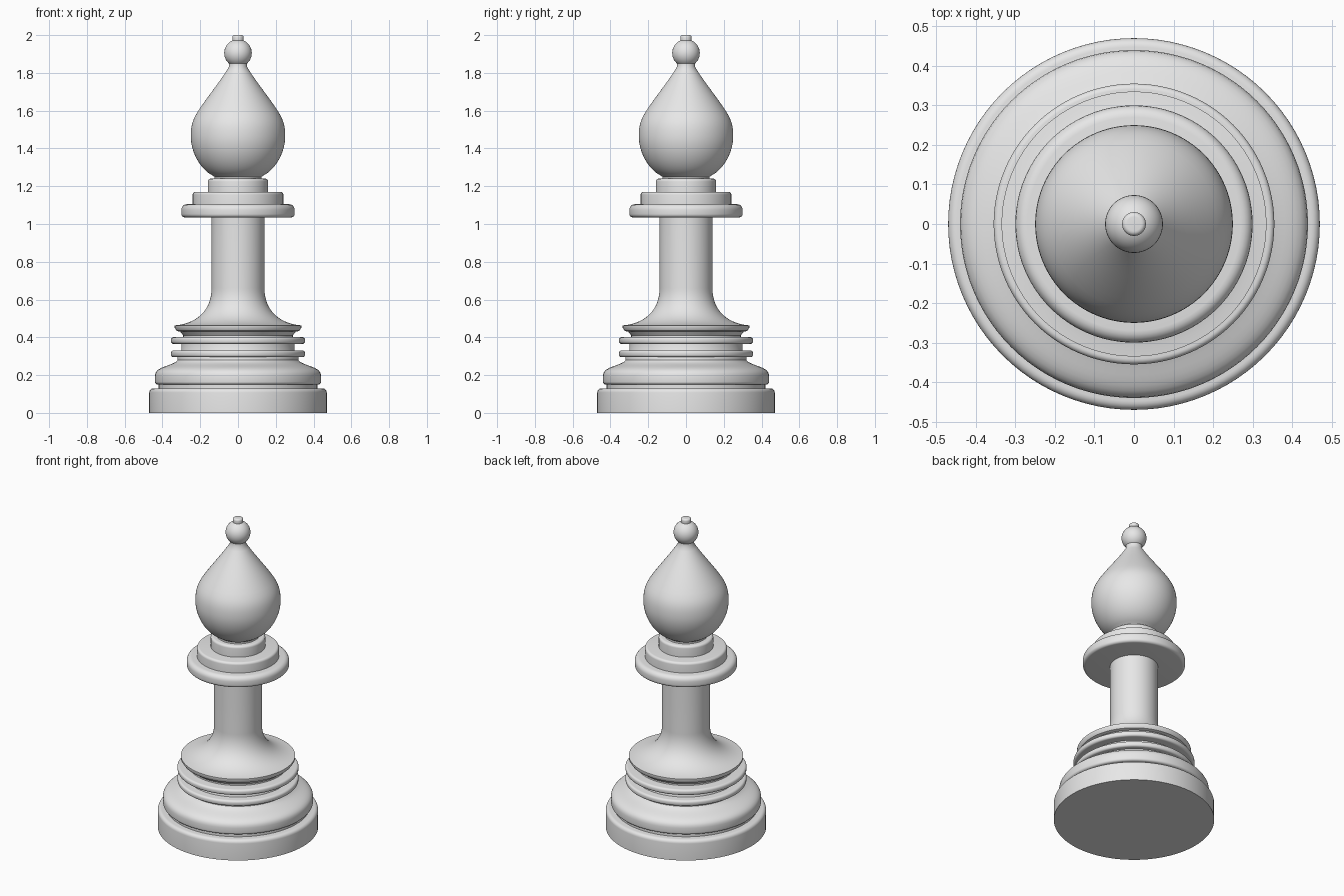
import bpy, bmesh, math
from mathutils import Vector
from mathutils.geometry import interpolate_bezier

if "Cube" in bpy.data.objects:
    bpy.data.objects.remove(bpy.data.objects["Cube"])

SEGMENTS = 96
grey = bpy.data.materials.new("plain grey")
grey.diffuse_color = (0.8, 0.8, 0.8, 1)
grey.use_nodes = True
grey.node_tree.nodes["Principled BSDF"].inputs["Base Color"].default_value = grey.diffuse_color


def curve(a, b, c, d, n=12):
    """Bezier stretch of a profile, as (radius, height) points."""
    pts = [Vector((p[0], p[1], 0)) for p in (a, b, c, d)]
    return [(p.x, p.y) for p in interpolate_bezier(*pts, n)]


def arc(r, z, rad_r, rad_z, start, end, n=8):
    """Elliptical arc around (r, z), angles in degrees."""
    angles = [math.radians(start + (end - start) * i / n) for i in range(n + 1)]
    return [(r + rad_r * math.cos(t), z + rad_z * math.sin(t)) for t in angles]


def slab(r, z0, z1, bottom, top):
    """Disc edge with rounded bottom and top corners."""
    low = arc(r - bottom, z0 + bottom, bottom, bottom, -90, 0, 5) if bottom else [(r, z0)]
    return low + arc(r - top, z1 - top, top, top, 0, 90, 5)


def lathe(name, profile):
    """Turn a profile around z, closed to the axis at both ends."""
    pts = [(0, profile[0][1])] + profile + [(0, profile[-1][1])]
    bm = bmesh.new()
    verts = [bm.verts.new((r, 0, z)) for r, z in pts]
    edges = [bm.edges.new(p) for p in zip(verts, verts[1:])]
    bmesh.ops.spin(bm, geom=verts + edges, cent=(0, 0, 0), axis=(0, 0, 1),
                   angle=math.tau, steps=SEGMENTS)
    bmesh.ops.remove_doubles(bm, verts=bm.verts, dist=0.00005)
    bmesh.ops.recalc_face_normals(bm, faces=bm.faces)
    mesh = bpy.data.meshes.new(name)
    bm.to_mesh(mesh)
    bm.free()
    mesh.materials.append(grey)
    obj = bpy.data.objects.new(name, mesh)
    bpy.context.collection.objects.link(obj)
    bpy.ops.object.select_all(action='DESELECT')
    obj.select_set(True)
    bpy.context.view_layer.objects.active = obj
    bpy.ops.object.shade_smooth_by_angle(angle=math.radians(35))


# foot disc and the groove above it
lathe("foot", slab(0.47, 0, 0.13, 0, 0.022))
lathe("foot_groove", [(0.42, 0.12), (0.42, 0.16)])

# domed lower moulding
lathe("lower_moulding", arc(0.425, 0.165, 0.015, 0.015, -90, 0, 5)
      + curve((0.44, 0.195), (0.44, 0.25), (0.345, 0.245), (0.32, 0.28)))

# ringed stack: core, two thin rings and the upper lip
lathe("ring_core", [(0.32, 0.275), (0.32, 0.30), (0.30, 0.33), (0.30, 0.36),
                    (0.29, 0.40), (0.29, 0.41), (0.31, 0.435)])
for name, z in (("lower_ring", 0.313), ("upper_ring", 0.383)):
    lathe(name, slab(0.355, z - 0.018, z + 0.018, 0.014, 0.014))

# lip flaring up into the column
lathe("column", [(0.31, 0.43), (0.325, 0.435), (0.335, 0.45), (0.335, 0.463)]
      + curve((0.335, 0.463), (0.20, 0.475), (0.14, 0.56), (0.14, 0.66), 20)
      + [(0.14, 1.04)])

# stepped collar
lathe("wide_collar", slab(0.30, 1.035, 1.105, 0.018, 0.03))
lathe("middle_collar", slab(0.24, 1.10, 1.17, 0, 0.015))
lathe("narrow_collar", slab(0.16, 1.165, 1.24, 0, 0.015))

# teardrop head
lathe("head", [(0.125, 1.235), (0.125, 1.25)]
      + curve((0.135, 1.257), (0.20, 1.29), (0.25, 1.38), (0.25, 1.465), 16)
      + curve((0.25, 1.465), (0.25, 1.53), (0.235, 1.56), (0.21, 1.60), 12)[1:]
      + curve((0.21, 1.60), (0.15, 1.69), (0.09, 1.76), (0.048, 1.832), 10)[1:]
      + [(0.048, 1.85)])

# ball finial and its button
lathe("finial_ball", arc(0, 1.905, 0.073, 0.073, -80, 80, 20))
lathe("finial_button", slab(0.03, 1.965, 2.0, 0.008, 0.012))
